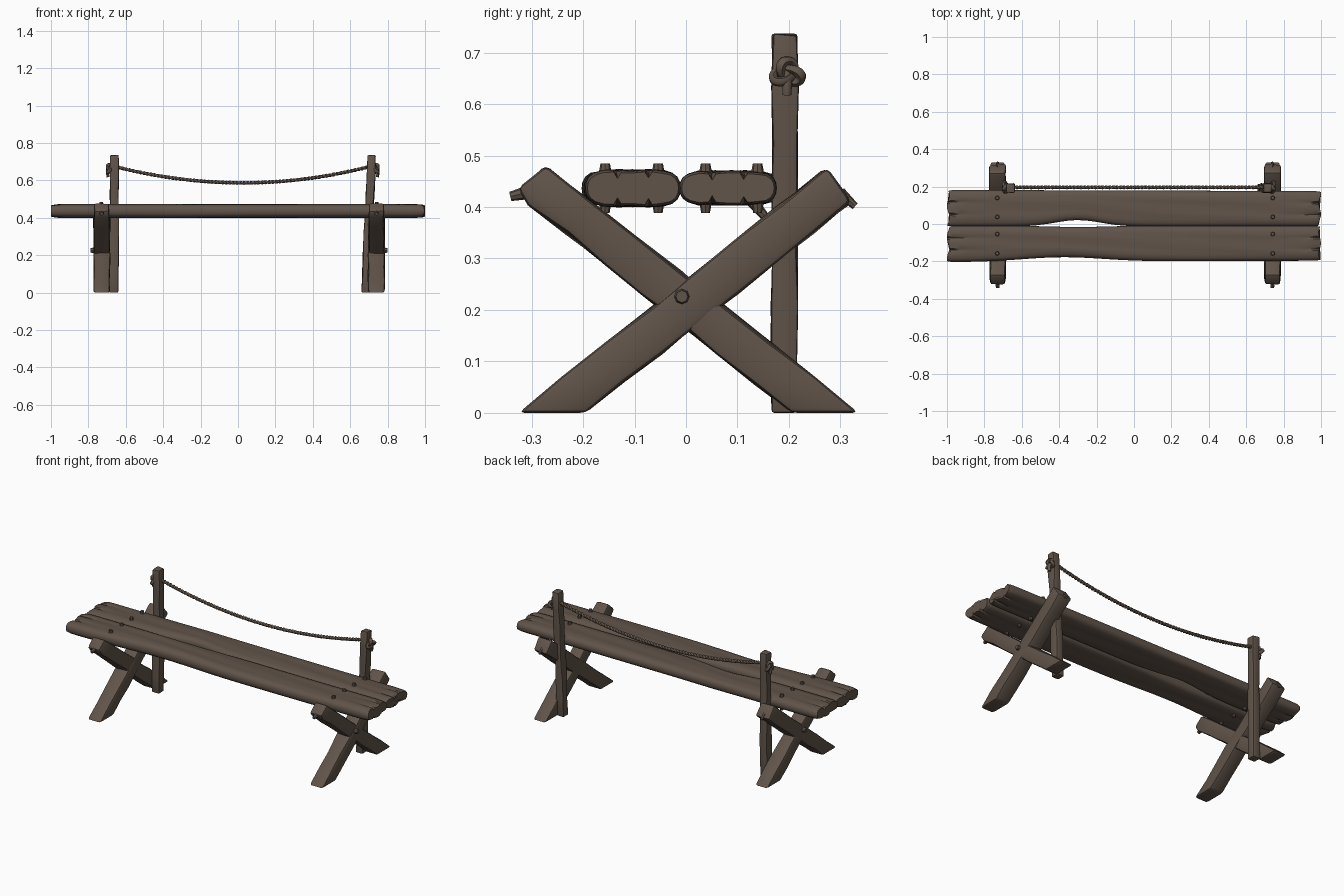
import bpy, bmesh, math, random
from mathutils import Vector, Matrix

if "Cube" in bpy.data.objects:
    bpy.data.objects.remove(bpy.data.objects["Cube"])

random.seed(4)
wood = bpy.data.materials.new("weathered brown")
wood.diffuse_color = (0.118, 0.088, 0.068, 1)
wood.use_nodes = True
wood.node_tree.nodes["Principled BSDF"].inputs["Base Color"].default_value = wood.diffuse_color


def finish(obj, angle=35):
    obj.data.materials.clear()
    obj.data.materials.append(wood)
    bpy.ops.object.select_all(action='DESELECT')
    obj.select_set(True)
    bpy.context.view_layer.objects.active = obj
    bpy.ops.object.shade_smooth_by_angle(angle=math.radians(angle))
    return obj


def make(name, bm, angle=35):
    bmesh.ops.recalc_face_normals(bm, faces=bm.faces)
    mesh = bpy.data.meshes.new(name)
    bm.to_mesh(mesh)
    bm.free()
    obj = bpy.data.objects.new(name, mesh)
    bpy.context.collection.objects.link(obj)
    return finish(obj, angle)


def beam(name, profile, x0, x1, lean=0.0, bevel=0.011):
    """Hewn timber: a y-z profile extruded along x, slightly uneven, worn edges."""
    bm = bmesh.new()
    a = [bm.verts.new((x0, y, z)) for y, z in profile]
    b = [bm.verts.new((x1, y, z)) for y, z in profile]
    n = len(profile)
    bm.faces.new(a)
    bm.faces.new(b[::-1])
    for i in range(n):
        bm.faces.new((a[i], b[i], b[(i + 1) % n], a[(i + 1) % n]))
    long_edges = [e for e in bm.edges if e.calc_length() > 0.4]
    bmesh.ops.subdivide_edges(bm, edges=long_edges, cuts=6, use_grid_fill=True)
    for v in bm.verts:
        if v.co.z > 0.01:
            v.co += Vector([random.uniform(-0.003, 0.003) for _ in range(3)])
        v.co.x += lean * v.co.z
    bmesh.ops.recalc_face_normals(bm, faces=bm.faces)
    sharp = [e for e in bm.edges if len(e.link_faces) == 2 and e.calc_face_angle() > 0.5
             and min(v.co.z for v in e.verts) > -1]
    bmesh.ops.bevel(bm, geom=sharp, offset=bevel, segments=2, profile=0.5,
                    affect='EDGES', clamp_overlap=True)
    return make(name, bm)


def bolt(name, center, axis, radius=0.013, length=0.03):
    """Tapered bolt head pointing along axis."""
    bm = bmesh.new()
    rot = Vector(axis).to_track_quat('Z', 'Y').to_matrix().to_4x4()
    bmesh.ops.create_cone(bm, cap_ends=True, segments=8, radius1=radius,
                          radius2=radius * 0.65, depth=length,
                          matrix=Matrix.Translation(center) @ rot)
    return make(name, bm)


def tube(name, points, radius, closed=False):
    cu = bpy.data.curves.new(name, 'CURVE')
    cu.dimensions = '3D'
    cu.bevel_depth = radius
    cu.bevel_resolution = 1
    cu.use_fill_caps = True
    sp = cu.splines.new('POLY')
    sp.points.add(len(points) - 1)
    for p, c in zip(sp.points, points):
        p.co = (*c, 1)
    sp.use_cyclic_u = closed
    obj = bpy.data.objects.new(name, cu)
    bpy.context.collection.objects.link(obj)
    bpy.ops.object.select_all(action='DESELECT')
    obj.select_set(True)
    bpy.context.view_layer.objects.active = obj
    bpy.ops.object.convert(target='MESH')
    return finish(bpy.context.view_layer.objects.active, 60)


# Seat planks: rounded sections swept along x, grooved at the split ends
def plank(name, edge_lo, edge_hi, z0, z1, seed):
    bm = bmesh.new()
    stations = [-1, -0.992, -0.975] + [-0.93 + 1.86 * i / 36 for i in range(37)] + [0.975, 0.992, 1]
    top = [-1, -0.985, -0.93, -0.82, -0.62, -0.42, -0.34, -0.26, 0.0,
           0.26, 0.34, 0.42, 0.62, 0.82, 0.93, 0.985, 1]
    section = [(u, 1) for u in top] + [(u, -1) for u in top[-2:0:-1]]
    rings = []
    for x in stations:
        lo, hi = edge_lo(x), edge_hi(x)
        mid, half = (lo + hi) / 2, (hi - lo) / 2
        zc, h = (z0 + z1) / 2, (z1 - z0) / 2
        e = max(0, (abs(x) - 0.93) / 0.07)
        shrink = 1 - 0.14 * e ** 4
        split = max(0, (abs(x) - 0.7) / 0.3)
        ring = []
        for u, s in section:
            hz = h * max(0, 1 - abs(u) ** 6) ** 0.45
            groove = 0.004 * split + 0.010 * e
            if abs(abs(u) - 0.34) < 0.01:
                hz -= groove
            hz += 0.0015 * math.sin(7 * u + 5 * x + seed) * (abs(u) < 0.8)
            end = 0.008 * e * math.sin(5 * u + seed + x) - 0.006 * e
            ring.append(bm.verts.new((x + math.copysign(min(end, 0), -x) * -1 * -1 if e else x,
                                      mid + u * half * (1 - 0.05 * e ** 4),
                                      zc + s * hz * shrink)))
        rings.append(ring)
    n = len(section)
    for r, q in zip(rings, rings[1:]):
        for i in range(n):
            bm.faces.new((r[i], r[(i + 1) % n], q[(i + 1) % n], q[i]))
    bm.faces.new(rings[0])
    bm.faces.new(rings[-1][::-1])
    return make(name, bm, 40)


def bump(x, c, w):
    return math.exp(-((x - c) / w) ** 2)


plank("front_seat_plank", lambda x: -0.200 + 0.024 * bump(x, -0.38, 0.3) + 0.004 * x,
      lambda x: -0.010 - 0.006 * bump(x, -0.3, 0.2), 0.401, 0.472, 0.5)
plank("back_seat_plank", lambda x: -0.013 + 0.034 * bump(x, -0.3, 0.17),
      lambda x: 0.179 - 0.003 * x, 0.404, 0.470, 2.1)

# Crossed legs, posts and fastenings at both ends
leg_a = [(-0.325, 0), (-0.195, 0), (0.322, 0.410), (0.272, 0.477)]
leg_b = [(0.335, 0), (0.205, 0), (-0.305, 0.405), (-0.325, 0.435), (-0.272, 0.481)]
for side, s, cx in (("left", -1, -0.729), ("right", 1, 0.740)):
    beam(side + "_rising_back_leg", leg_a, cx - 0.044, cx + 0.044)
    beam(side + "_rising_front_leg", leg_b, cx - 0.041, cx + 0.041)
    bolt(side + "_cross_bolt", (cx + s * 0.045, -0.008, 0.226), (s, 0, 0), 0.018, 0.03)
    bolt(side + "_front_leg_peg", (cx, -0.322, 0.425), (0, -0.85, -0.2), 0.014, 0.04)
    bolt(side + "_back_leg_peg", (cx, 0.314, 0.415), (0, 0.7, -0.65), 0.011, 0.04)
    bolt(side + "_brace_peg", (cx - s * 0.03, 0.142, 0.395), (0, 0.5, -0.6), 0.012, 0.05)
    for i, y in enumerate((-0.157, -0.054, 0.038, 0.139)):
        bolt(f"{side}_seat_bolt_top_{i}", (cx + s * 0.002, y, 0.472), (0, 0, 1), 0.014, 0.026)
        bolt(f"{side}_seat_bolt_under_{i}", (cx + s * 0.002, y, 0.401), (0, 0, -1), 0.013, 0.026)

post = [(0.166, 0), (0.215, 0), (0.217, 0.735), (0.168, 0.735)]
beam("left_post", post, -0.688, -0.640, 0.006, 0.006)
beam("right_post", post, 0.660, 0.706, 0.042, 0.006)

# Sagging twisted rope between the posts
xa, xb = -0.665, 0.712
for k in range(2):
    pts = []
    for i in range(401):
        t = i / 400
        a = t * 2 * math.pi * 36 + k * math.pi
        z = 0.676 - 0.089 * (1 - (2 * t - 1) ** 2)
        pts.append((xa + (xb - xa) * t, 0.196 + 0.0045 * math.cos(a), z + 0.0045 * math.sin(a)))
    tube(f"rope_strand_{k + 1}", pts, 0.0062)

# Rope knots and loose tails outside the posts
for side, s, kx in (("left", -1, -0.690), ("right", 1, 0.741)):
    knot = []
    for i in range(48):
        t = 2 * math.pi * i / 48
        knot.append((kx + s * 0.008 * math.sin(3 * t),
                     0.197 + 0.010 * (math.sin(t) + 2 * math.sin(2 * t)),
                     0.660 - 0.008 * (math.cos(t) - 2 * math.cos(2 * t))))
    tube(side + "_rope_knot", knot, 0.0095, True)
    tube(side + "_rope_tail", [(kx, 0.196, 0.665), (kx + s * 0.008, 0.197, 0.64),
                               (kx + s * 0.004, 0.196, 0.618)], 0.009)
